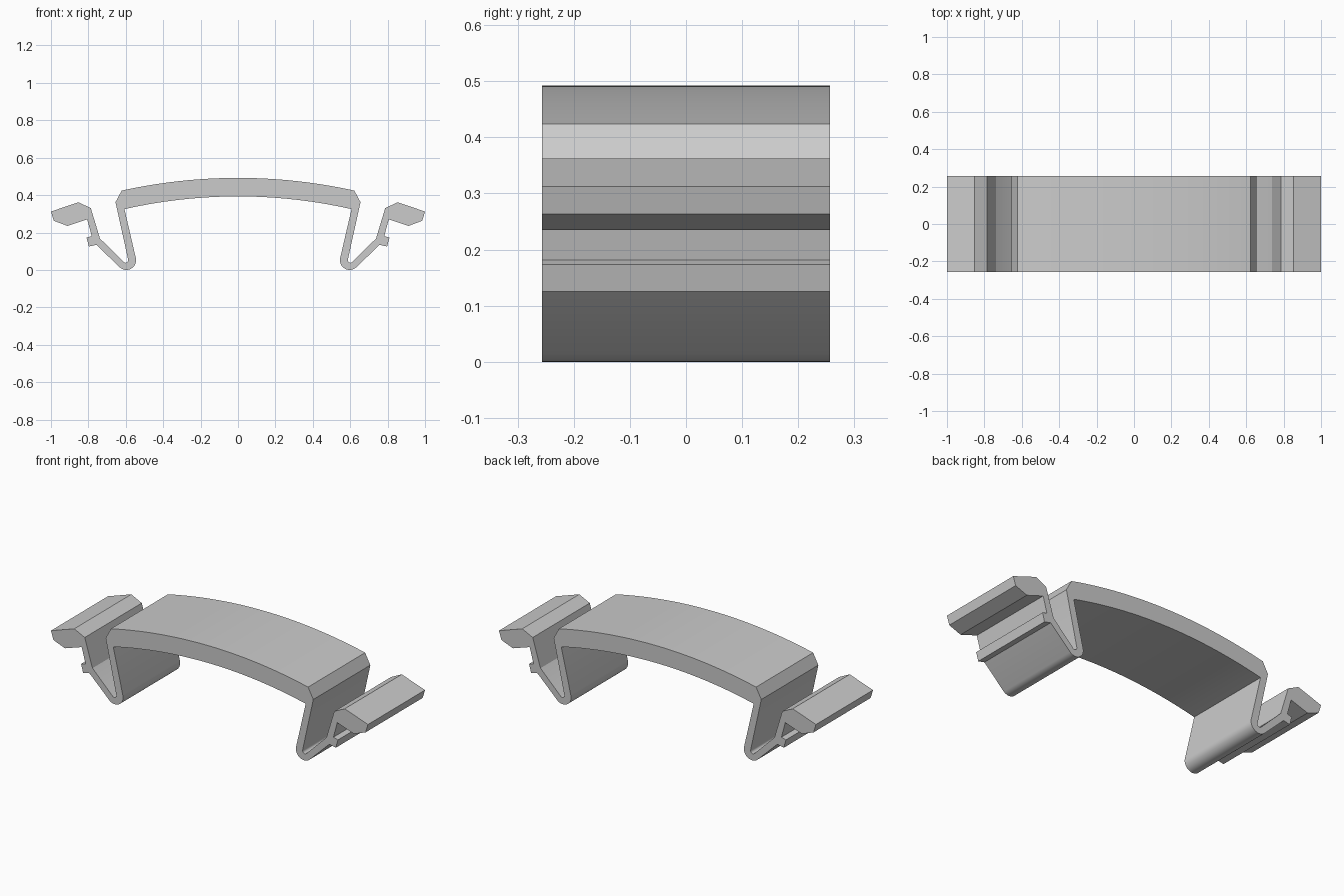
import bpy, bmesh, math

cube = bpy.data.objects.get("Cube")
if cube:
    bpy.data.objects.remove(cube, do_unlink=True)

HALF_DEPTH = 0.257

grey = bpy.data.materials.new("light grey")
grey.use_nodes = True
colour = (0.6, 0.6, 0.6, 1)
grey.diffuse_color = colour
grey.node_tree.nodes["Principled BSDF"].inputs["Base Color"].default_value = colour


def bow(x_end, z_end, z_mid, steps=14):
    """Circular arc from the centre line out to (x_end, z_end)."""
    sag = z_mid - z_end
    r = (x_end ** 2 + sag ** 2) / (2 * sag)
    span = math.asin(x_end / r)
    return [(r * math.sin(span * i / steps), z_mid - r + r * math.cos(span * i / steps))
            for i in range(steps + 1)]


def arc(cx, cz, r, start, end, steps):
    angles = [math.radians(start + (end - start) * i / steps) for i in range(steps + 1)]
    return [(cx + r * math.cos(a), cz + r * math.sin(a)) for a in angles]


# Half section, from the top centre around to the underside centre
half = bow(0.622, 0.424, 0.492)
half += [(0.655, 0.362)]                                   # shoulder
half += arc(0.601, 0.052, 0.014, 170, 312, 6)              # inside of the spring bend
half += [(0.738, 0.168), (0.787, 0.33)]                    # arm and neck, inner side
half += [(0.853, 0.362), (1.0, 0.312), (0.985, 0.263),
         (0.912, 0.235), (0.806, 0.27)]                    # grip head
half += [(0.782, 0.181), (0.81, 0.173), (0.797, 0.125),
         (0.757, 0.134)]                                   # latch tab
half += arc(0.597, 0.052, 0.052, -49, -192, 14)            # outside of the spring bend
half += bow(0.607, 0.325, 0.393)[::-1]                     # underside of the bridge

# Mirror the half section and extrude it through the depth
mirrored = [(-x, z) for x, z in half[::-1][1:-1]]
section = half + mirrored

bm = bmesh.new()
front = bm.faces.new([bm.verts.new((x, -HALF_DEPTH, z)) for x, z in section])
extruded = bmesh.ops.extrude_face_region(bm, geom=[front], use_keep_orig=True)
new_verts = [g for g in extruded["geom"] if isinstance(g, bmesh.types.BMVert)]
bmesh.ops.translate(bm, verts=new_verts, vec=(0, 2 * HALF_DEPTH, 0))
bmesh.ops.recalc_face_normals(bm, faces=bm.faces[:])

mesh = bpy.data.meshes.new("spring_clip")
bm.to_mesh(mesh)
bm.free()
mesh.materials.append(grey)
clip = bpy.data.objects.new("spring_clip", mesh)
bpy.context.collection.objects.link(clip)

# Smooth bends, crisp corners
bpy.ops.object.select_all(action="DESELECT")
clip.select_set(True)
bpy.context.view_layer.objects.active = clip
bpy.ops.object.shade_smooth_by_angle(angle=math.radians(28))
